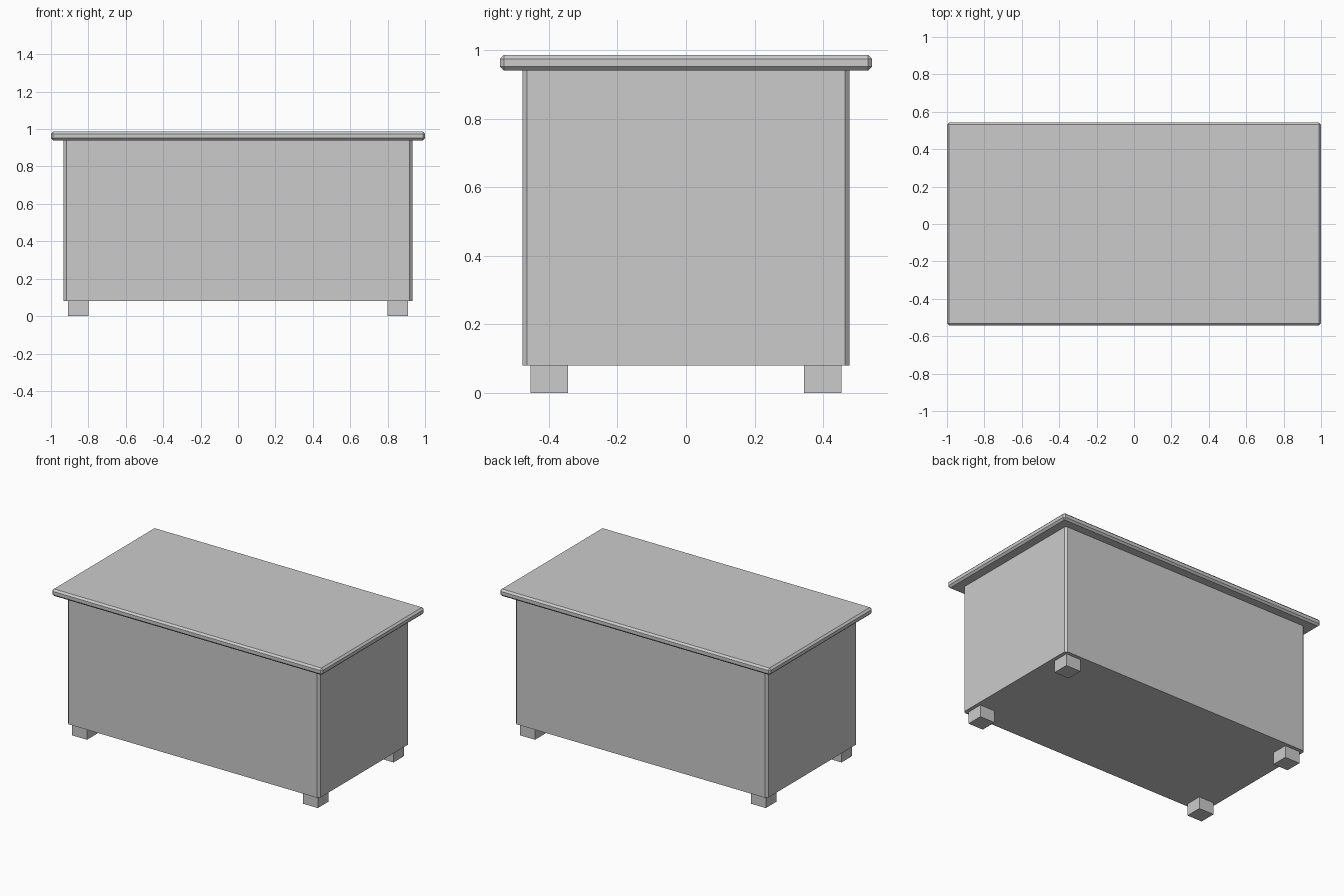
import bpy, bmesh

if "Cube" in bpy.data.objects:
    bpy.data.objects.remove(bpy.data.objects["Cube"])

def box(name, lo, hi, chamfer=0, vertical_only=False):
    """Axis-aligned box between two corners, with optional flat chamfers."""
    bm = bmesh.new()
    bmesh.ops.create_cube(bm, size=1)
    for v in bm.verts:
        v.co = [(a + b) / 2 + c * (b - a) for a, b, c in zip(lo, hi, v.co)]
    if chamfer:
        edges = [e for e in bm.edges if not vertical_only
                 or abs(e.verts[0].co.z - e.verts[1].co.z) > 0.01]
        bmesh.ops.bevel(bm, geom=edges, offset=chamfer, offset_type='OFFSET',
                        segments=1, affect='EDGES', profile=0.5)
    mesh = bpy.data.meshes.new(name)
    bm.to_mesh(mesh)
    bm.free()
    obj = bpy.data.objects.new(name, mesh)
    bpy.context.collection.objects.link(obj)
    return obj

# Chest body with chamfered upright corners
box("body", (-0.932, -0.477, 0.08), (0.932, 0.477, 0.94), 0.014, True)

# Overhanging top slab, chamfered all round
box("top_slab", (-1, -0.543, 0.94), (1, 0.543, 0.986), 0.012)

# Four square feet
for sx, side in ((-1, "left"), (1, "right")):
    for sy, end in ((-1, "front"), (1, "back")):
        cx, cy, h = sx * 0.853, sy * 0.399, 0.055
        box(f"{end}_{side}_foot", (cx - h, cy - h, 0), (cx + h, cy + h, 0.08))
